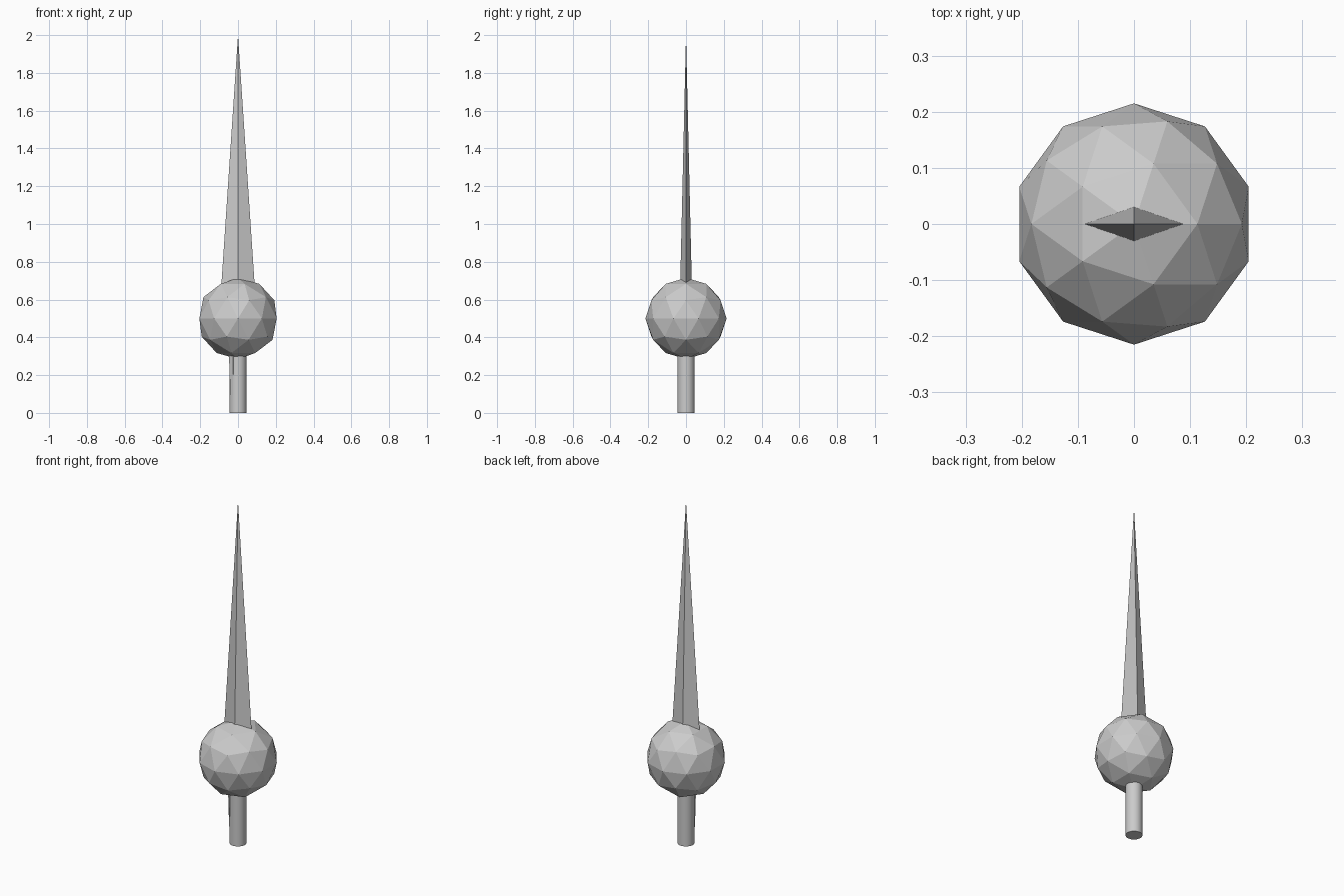
import bpy
from math import radians

if "Cube" in bpy.data.objects:
    bpy.data.objects.remove(bpy.data.objects["Cube"])


def finish(name, scale=(1, 1, 1)):
    ob = bpy.context.object
    ob.name = name
    ob.scale = scale
    return ob


# Round shaft at the bottom
bpy.ops.mesh.primitive_cylinder_add(vertices=32, radius=0.045, depth=0.4, location=(0, 0, 0.2))
finish("shaft")
bpy.ops.object.shade_smooth_by_angle(angle=radians(30))

# Faceted ball
bpy.ops.mesh.primitive_ico_sphere_add(subdivisions=2, radius=0.215, location=(0, 0, 0.5))
finish("ball")

# Flattened four-sided spike, rooted in the middle of the ball
bpy.ops.mesh.primitive_cone_add(vertices=4, radius1=0.1, radius2=0, depth=1.5, location=(0, 0, 1.25))
finish("spike", (1, 0.35, 1))

# Slim tapered sliver let into the front left of the shaft
bpy.ops.mesh.primitive_cone_add(vertices=4, radius1=0.014, radius2=0.022, depth=0.25,
                                location=(-0.027, -0.024, 0.22))
finish("shaft_sliver", (1, 0.85, 1))
